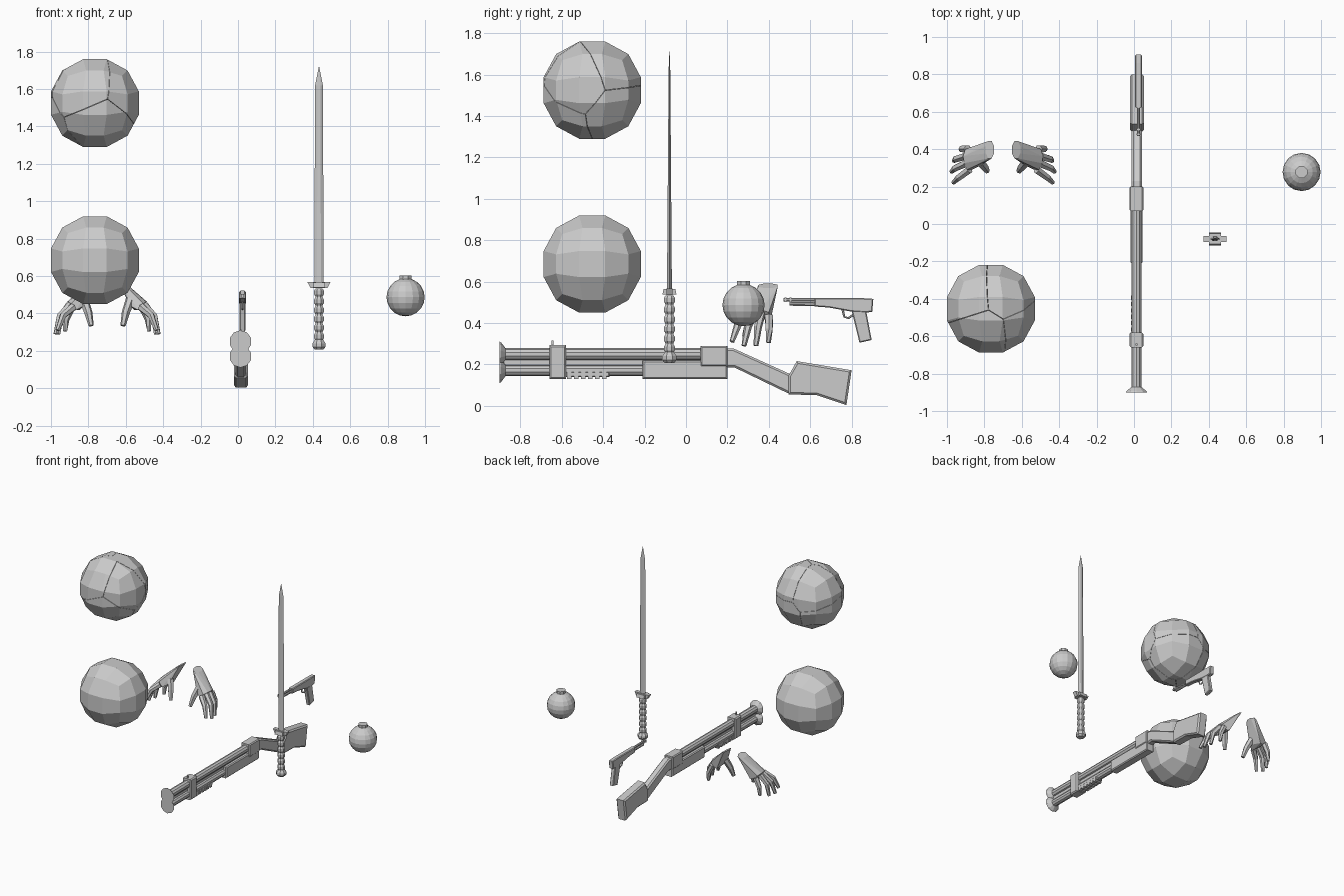
import bpy, bmesh, math
from mathutils import Vector

if "Cube" in bpy.data.objects:
    bpy.data.objects.remove(bpy.data.objects["Cube"])


def finish(name, bm):
    bmesh.ops.recalc_face_normals(bm, faces=bm.faces)
    me = bpy.data.meshes.new(name)
    bm.to_mesh(me)
    bm.free()
    ob = bpy.data.objects.new(name, me)
    bpy.context.collection.objects.link(ob)
    return ob


def tube(name, path, radii, sides=8, squash=1.0):
    """Capped tube; squash scales the local second axis."""
    bm = bmesh.new()
    pts = [Vector(p) for p in path]
    rings = []
    for i, p in enumerate(pts):
        q = (pts[min(i + 1, len(pts) - 1)] - pts[max(i - 1, 0)]).to_track_quat('Z', 'Y')
        ring = []
        for k in range(sides):
            a = 2 * math.pi * (k + 0.5) / sides
            off = Vector((math.cos(a), math.sin(a) * squash, 0)) * radii[i]
            ring.append(bm.verts.new(p + q @ off))
        rings.append(ring)
    for a, b in zip(rings, rings[1:]):
        for k in range(sides):
            j = (k + 1) % sides
            bm.faces.new((a[k], a[j], b[j], b[k]))
    bm.faces.new(rings[0])
    bm.faces.new(rings[-1])
    return finish(name, bm)


def prism(name, profile, x, width, bevel=0.0):
    """Side profile in (y, z), extruded symmetrically about x."""
    bm = bmesh.new()
    f = bm.faces.new([bm.verts.new((x - width / 2, y, z)) for y, z in profile])
    r = bmesh.ops.extrude_face_region(bm, geom=[f])
    moved = [v for v in r['geom'] if isinstance(v, bmesh.types.BMVert)]
    bmesh.ops.translate(bm, verts=moved, vec=(width, 0, 0))
    if bevel:
        long_edges = [e for e in bm.edges
                      if abs(e.verts[0].co.x - e.verts[1].co.x) < 1e-6]
        bmesh.ops.bevel(bm, geom=long_edges, offset=bevel, segments=1, affect='EDGES')
    return finish(name, bm)


def box(name, y0, y1, z0, z1, x, width, bevel=0.0):
    return prism(name, [(y0, z0), (y1, z0), (y1, z1), (y0, z1)], x, width, bevel)


def quad_ball(radius):
    bm = bmesh.new()
    bmesh.ops.create_cube(bm, size=2)
    bmesh.ops.subdivide_edges(bm, edges=bm.edges[:], cuts=2, use_grid_fill=True)
    for v in bm.verts:
        v.co = Vector([math.tan(c * math.pi / 4) for c in v.co]).normalized() * radius
    return bm


# Whole rock and cracked rock
ROCK = 0.251
finish("rock", quad_ball(ROCK)).location = (-0.765, -0.453, 0.685)
seeds = [Vector(s) for s in [
    (-0.05, -0.14, 0.10), (0.15, -0.09, 0.06), (0.04, -0.13, -0.11), (0.09, 0.12, -0.10),
    (0.10, 0.10, 0.12), (-0.12, 0.08, 0.10), (-0.13, 0.04, -0.10)]]
for i, s in enumerate(seeds):
    bm = quad_ball(ROCK)
    for j, t in enumerate(seeds):
        if i == j:
            continue
        n = (t - s).normalized()
        geom = bm.verts[:] + bm.edges[:] + bm.faces[:]
        r = bmesh.ops.bisect_plane(bm, geom=geom, plane_co=(s + t) / 2 - n * 0.001,
                                   plane_no=n, clear_outer=True)
        cut = [e for e in r['geom_cut'] if isinstance(e, bmesh.types.BMEdge)]
        if cut:
            bmesh.ops.contextual_create(bm, geom=cut)
    finish(f"rock_shard_{i + 1}", bm).location = (-0.765, -0.453, 1.525)

# Pair of hands, mirrored about x = -0.70
knuckles = [(-.520, .290, .435), (-.505, .325, .445), (-.500, .362, .445), (-.510, .400, .435)]
joints = [(-.465, .250, .390), (-.447, .300, .385), (-.450, .348, .380), (-.480, .402, .370)]
tips = [(-.435, .222, .310), (-.425, .280, .290), (-.438, .338, .290), (-.475, .398, .305)]
for side, m in (("right", 1), ("left", -1)):
    def flip(p):
        return (-0.70 + m * (p[0] + 0.70), p[1], p[2])
    # Palm and wrist hull
    bm = bmesh.new()
    for k in range(8):
        a = math.pi * (k + .5) / 4
        bm.verts.new(flip((-.630 + .024 * math.cos(a), .397 + .05 * math.sin(a),
                           .580 - .012 * math.cos(a))))
    for p in knuckles:
        for d in (.022, -.022):
            bm.verts.new(flip((p[0] + d * .6, p[1], p[2] + d * .8)))
    bm.verts.new(flip((-.575, .31, .44)))
    bm.verts.new(flip((-.555, .41, .42)))
    bmesh.ops.convex_hull(bm, input=bm.verts)
    bmesh.ops.delete(bm, geom=[v for v in bm.verts if not v.link_faces], context='VERTS')
    finish(f"{side}_palm", bm)
    # Fingers and thumb
    for i, pts in enumerate(zip(knuckles, joints, tips)):
        tube(f"{side}_finger_{i + 1}", [flip(p) for p in pts], (.022, .019, .012), 6)
    tube(f"{side}_thumb", [flip(p) for p in ((-.575, .335, .475), (-.60, .305, .405),
                                             (-.615, .283, .335))], (.026, .022, .014), 6)

# Shotgun barrels with flared muzzles
GX = 0.013
for name, z, end, r in (("upper", .25, .10, .029), ("lower", .171, -.19, .027)):
    tube(f"shotgun_{name}_barrel",
         [(GX, -.90, z), (GX, -.893, z), (GX, -.872, z), (GX, end, z)], (.060, .056, r, r), 10)
# Thin rib between the barrels
box("shotgun_rib", -.88, .08, .20, .222, GX, .016)
# Barrel band, sight and ribbed pump
box("shotgun_band", -.66, -.58, .13, .293, GX, .074, .008)
box("shotgun_sight", -.65, -.64, .29, .315, GX, .01)
box("shotgun_pump", -.58, -.37, .14, .165, GX, .05, .005)
for i in range(6):
    y = -.575 + i * .034
    box(f"shotgun_pump_rib_{i + 1}", y, y + .022, .130, .166, GX, .056)
# Receiver
box("shotgun_receiver", -.21, .20, .13, .218, GX, .066, .007)
box("shotgun_breech", .07, .20, .19, .29, GX, .076, .007)
# Grip neck and butt
prism("shotgun_neck", [(.16, .28), (.23, .277), (.50, .155), (.56, .16), (.56, .055),
                       (.49, .062), (.235, .185), (.16, .185)], GX + .002, .056, .01)
prism("shotgun_butt", [(.495, .145), (.535, .216), (.80, .172), (.775, .004),
                       (.63, .052), (.495, .055)], GX + .003, .076, .01)

# Pistol
PX = 0.024
tube("pistol_barrel", [(PX, .47, .513), (PX, .70, .511)], (.009, .009))
tube("pistol_under_barrel", [(PX, .50, .493), (PX, .70, .491)], (.010, .010))
for y in (.475, .50):
    box(f"pistol_ring_{int(y * 1000)}", y, y + .01, .502, .523, PX, .02)
prism("pistol_body", [(.62, .52), (.86, .52), (.905, .517), (.90, .455), (.87, .45),
                      (.80, .455), (.69, .475), (.62, .48)], PX, .036, .005)
prism("pistol_grip", [(.80, .46), (.87, .46), (.897, .318), (.838, .305)], PX, .032, .005)
tube("pistol_trigger_guard", [(PX, .755, .47), (PX, .765, .43), (PX, .785, .424),
                              (PX, .808, .44)], (.006, .005, .005, .006), 6)

# Sword handle with rings, and pommel
SX, SY = 0.433, -0.08
handle = []
for i in range(6):
    z = .255 + i * .047
    handle += [(z, .020), (z + .012, .028), (z + .032, .028), (z + .044, .020)]
tube("sword_handle", [(SX, SY, z) for z, r in handle], [r for z, r in handle])
tube("sword_pommel", [(SX, SY, z) for z in (.208, .222, .240, .262)], (.026, .038, .038, .022))
# Crossguard
prism("sword_guard_block", [(SY - .034, .538), (SY + .034, .538), (SY + .028, .565),
                            (SY - .028, .565)], SX, .066)
bm = bmesh.new()
for x, z in ((-.045, .535), (.045, .535), (.062, .568), (-.062, .568), (.05, .546), (-.05, .546)):
    for d in (-.015, .015):
        bm.verts.new((SX + x, SY + d, z))
bmesh.ops.convex_hull(bm, input=bm.verts)
finish("sword_guard", bm)
# Blade: flattened hexagonal section tapering to a point
bm = bmesh.new()
rings = []
for z, w, t in ((.55, .025, .012), (1.62, .021, .004), (1.72, .001, .0006)):
    section = ((-1, 0), (-.4, -1), (.4, -1), (1, 0), (.4, 1), (-.4, 1))
    rings.append([bm.verts.new((SX + u * w, SY + v * t, z)) for u, v in section])
for a, b in zip(rings, rings[1:]):
    for k in range(6):
        bm.faces.new((a[k], a[k - 1], b[k - 1], b[k]))
bm.faces.new(rings[0])
bm.faces.new(rings[-1])
finish("sword_blade", bm)

# Round bomb with cap
bm = bmesh.new()
bmesh.ops.create_uvsphere(bm, u_segments=16, v_segments=10, radius=.102)
finish("bomb_body", bm).location = (.896, .278, .487)
tube("bomb_cap", [(.896, .278, .57), (.896, .278, .604)], (.034, .034))
